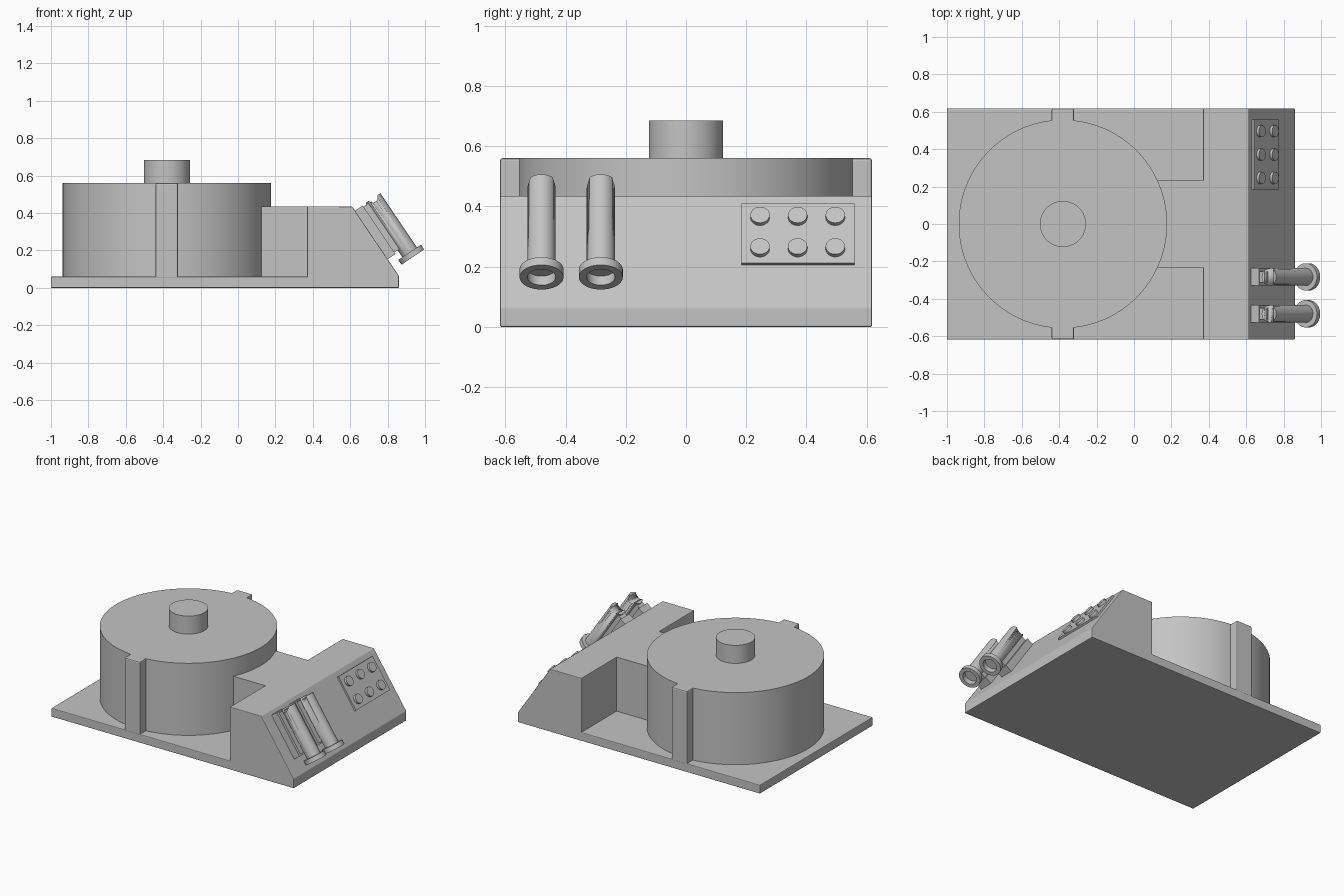
import bpy, bmesh, math
from mathutils import Matrix, Vector

if "Cube" in bpy.data.objects:
    bpy.data.objects.remove(bpy.data.objects["Cube"])

grey = bpy.data.materials.new("light grey")
grey.use_nodes = True
colour = (0.55, 0.55, 0.55, 1)
grey.diffuse_color = colour
grey.node_tree.nodes["Principled BSDF"].inputs["Base Color"].default_value = colour

HALF_DEPTH = 0.618
# Local frame of the sloped panel: x runs down the slope, z points out of it
SLOPE = Matrix.Translation((0.61, 0, 0.435)) @ Matrix.Rotation(math.atan2(0.37, 0.25), 4, "Y")
WORLD = Matrix.Identity(4)


def finish(name, bm, frame=WORLD, smooth=False, bevel=0):
    bmesh.ops.recalc_face_normals(bm, faces=bm.faces)
    mesh = bpy.data.meshes.new(name)
    bm.to_mesh(mesh)
    bm.free()
    mesh.materials.append(grey)
    obj = bpy.data.objects.new(name, mesh)
    obj.matrix_world = frame
    bpy.context.collection.objects.link(obj)
    bpy.ops.object.select_all(action="DESELECT")
    obj.select_set(True)
    bpy.context.view_layer.objects.active = obj
    if bevel:
        mod = obj.modifiers.new("soft edge", "BEVEL")
        mod.width, mod.segments = bevel, 2
    if smooth:
        bpy.ops.object.shade_smooth_by_angle(angle=math.radians(35))
    return obj


def box(name, low, high, frame=WORLD, bevel=0):
    bm = bmesh.new()
    low, high = Vector(low), Vector(high)
    place = Matrix.Translation((low + high) / 2) @ Matrix.Diagonal((high - low).to_4d())
    bmesh.ops.create_cube(bm, size=1, matrix=place)
    return finish(name, bm, frame, bevel=bevel)


def cylinder(name, centre, radius, height, frame=WORLD, axis_turn=WORLD, sides=64):
    bm = bmesh.new()
    bmesh.ops.create_cone(bm, cap_ends=True, segments=sides, radius1=radius, radius2=radius,
                          depth=height, matrix=Matrix.Translation(centre) @ axis_turn)
    return finish(name, bm, frame, smooth=True)


def lathe(name, profile, centre, frame, sides=48):
    """Spin (x, radius) points around the local x axis through centre."""
    bm = bmesh.new()
    verts = [bm.verts.new((x, 0, r)) for x, r in profile]
    edges = [bm.edges.new(pair) for pair in zip(verts, verts[1:])]
    bmesh.ops.spin(bm, geom=verts + edges, cent=(0, 0, 0), axis=(1, 0, 0),
                   angle=math.tau, steps=sides)
    bmesh.ops.remove_doubles(bm, verts=bm.verts, dist=0.0001)
    bmesh.ops.translate(bm, verts=bm.verts, vec=centre)
    return finish(name, bm, frame, smooth=True)


# Base plate
box("base_plate", (-1, -HALF_DEPTH, 0), (0.39, HALF_DEPTH, 0.06), bevel=0.005)

# Console with a sloped panel
bm = bmesh.new()
outline = [(0.37, 0), (0.86, 0), (0.86, 0.065), (0.61, 0.435), (0.37, 0.435)]
side = bm.faces.new([bm.verts.new((x, -HALF_DEPTH, z)) for x, z in outline])
extruded = bmesh.ops.extrude_face_region(bm, geom=[side])["geom"]
bmesh.ops.translate(bm, vec=(0, 2 * HALF_DEPTH, 0),
                    verts=[v for v in extruded if isinstance(v, bmesh.types.BMVert)])
finish("console", bm, bevel=0.004)
box("console_bridge", (0.12, -0.232, 0.05), (0.38, 0.232, 0.435))

# Drum, hub and side ribs
cylinder("drum", (-0.38, 0, 0.305), 0.557, 0.51, sides=128)
cylinder("hub", (-0.38, 0, 0.62), 0.123, 0.13)
for name, sign in (("front_rib", -1), ("back_rib", 1)):
    ends = sorted((sign * 0.5, sign * HALF_DEPTH))
    box(name, (-0.44, ends[0], 0.05), (-0.32, ends[1], 0.56), bevel=0.008)

# Keypad
box("keypad_plate", (0.038, 0.185, -0.01), (0.278, 0.56, 0.012), SLOPE)
for row, down in enumerate((0.095, 0.221)):
    for col in range(3):
        cylinder(f"button_{row}_{col}", (down, 0.246 + 0.125 * col, 0.015), 0.032, 0.026,
                 SLOPE, sides=32)

# Flanged tubes on brackets
tube_profile = [(0.025, 0), (0.025, 0.047), (0.375, 0.047), (0.375, 0.073),
                (0.406, 0.073), (0.406, 0.047), (0.37, 0.047), (0.37, 0)]
across = Matrix.Rotation(math.pi / 2, 4, "X")
for name, y in (("outer", -0.48), ("inner", -0.283)):
    box(name + "_bracket", (0.028, y - 0.047, -0.01), (0.34, y + 0.047, 0.05), SLOPE)
    box(name + "_tube_web", (0.035, y - 0.03, 0.04), (0.33, y + 0.03, 0.1), SLOPE)
    tube = lathe(name + "_tube", tube_profile, (0, y, 0.118), SLOPE)
    # Rounded groove across the upper end
    cutter = cylinder("groove_cutter", (0.02, y, 0.118), 0.028, 0.2, SLOPE, across, sides=32)
    cutter.hide_render = True
    cut = tube.modifiers.new("groove", "BOOLEAN")
    cut.operation, cut.object, cut.solver = "DIFFERENCE", cutter, "EXACT"
    bpy.context.view_layer.objects.active = tube
    bpy.ops.object.modifier_apply(modifier=cut.name)
    bpy.data.objects.remove(cutter)
